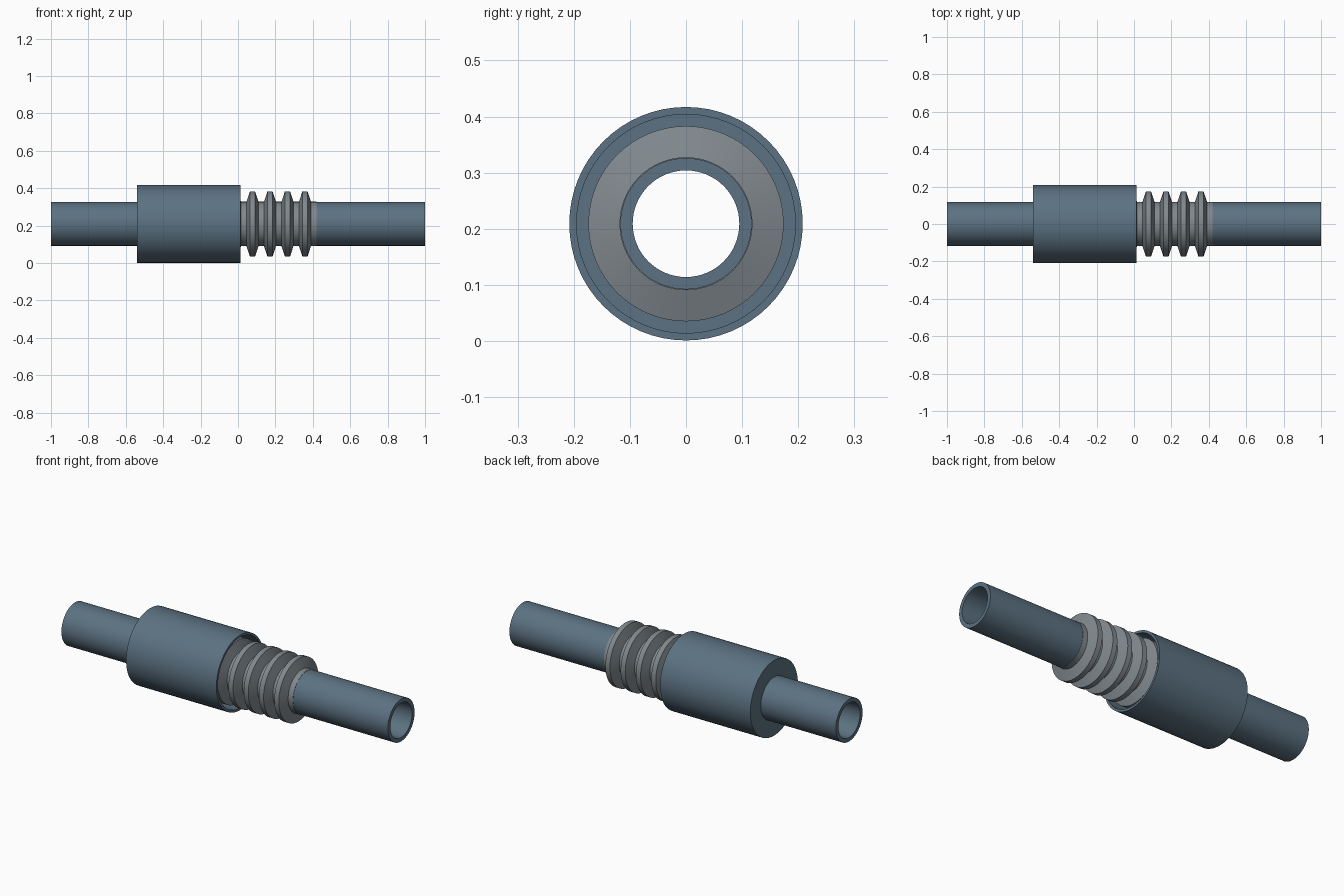
import bpy, bmesh, math

if "Cube" in bpy.data.objects:
    bpy.data.objects.remove(bpy.data.objects["Cube"])

SEGMENTS = 64
AXIS_Z = 0.209


def material(name, rgb):
    m = bpy.data.materials.new(name)
    m.diffuse_color = (*rgb, 1)
    m.use_nodes = True
    m.node_tree.nodes["Principled BSDF"].inputs["Base Color"].default_value = m.diffuse_color
    return m


def lathe(name, profile, mat):
    """Spin a closed (x, radius) profile about the pipe axis."""
    bm = bmesh.new()
    rings = []
    for i in range(SEGMENTS):
        a = 2 * math.pi * i / SEGMENTS
        rings.append([bm.verts.new((x, r * math.cos(a), AXIS_Z + r * math.sin(a)))
                      for x, r in profile])
    n = len(profile)
    for i in range(SEGMENTS):
        a, b = rings[i], rings[(i + 1) % SEGMENTS]
        for j in range(n):
            k = (j + 1) % n
            bm.faces.new((a[j], a[k], b[k], b[j]))
    bmesh.ops.recalc_face_normals(bm, faces=bm.faces)
    mesh = bpy.data.meshes.new(name)
    bm.to_mesh(mesh)
    bm.free()
    mesh.materials.append(mat)
    obj = bpy.data.objects.new(name, mesh)
    bpy.context.collection.objects.link(obj)
    bpy.ops.object.select_all(action='DESELECT')
    obj.select_set(True)
    bpy.context.view_layer.objects.active = obj
    bpy.ops.object.shade_smooth_by_angle(angle=math.radians(25))
    return obj


def tube(name, x0, x1, r_in, r_out, mat):
    return lathe(name, [(x0, r_in), (x0, r_out), (x1, r_out), (x1, r_in)], mat)


steel = material("blue_steel", (0.107, 0.168, 0.223))
grey = material("bellows_grey", (0.22, 0.25, 0.27))

# Pipe ends either side of the bellows
tube("left_pipe", -1.0, -0.43, 0.095, 0.117, steel)
tube("right_pipe", 0.40, 1.0, 0.095, 0.117, steel)

# Bellows: thin corrugated wall with nine ridges and a collar at each end
X0, X1, FIRST, PITCH, COUNT = -0.45, 0.42, -0.39, 0.0935, 9
VALLEY, PEAK, WALL = 0.1185, 0.174, 0.006
outer = [(X0, VALLEY)]
for i in range(COUNT):
    c = FIRST + i * PITCH
    outer += [(c - 0.032, VALLEY), (c - 0.014, PEAK),
              (c + 0.014, PEAK), (c + 0.032, VALLEY)]
outer.append((X1, VALLEY))
inner = [(x, r - WALL) for x, r in reversed(outer)]
lathe("bellows", outer + inner, grey)

# Protective sleeve: open on the right, closed by an end plate on the left
lathe("sleeve", [(-0.54, 0.116), (-0.54, 0.208), (0.013, 0.208),
                 (0.013, 0.195), (-0.52, 0.195), (-0.52, 0.116)], steel)
